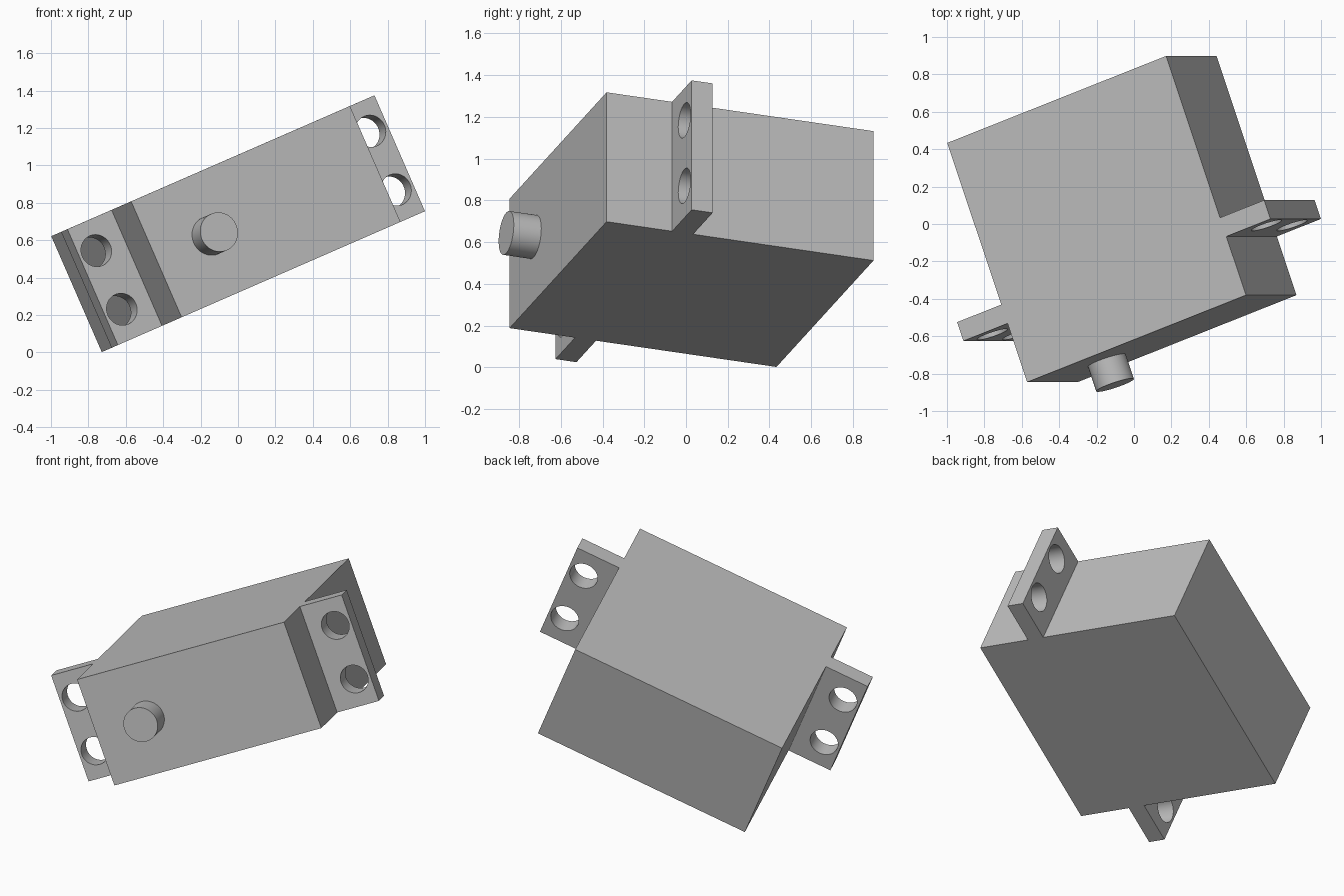
import bpy
import bmesh
from math import radians
from mathutils import Matrix, Vector

cube = bpy.data.objects.get("Cube")
if cube:
    bpy.data.objects.remove(cube, do_unlink=True)

# One plain grey for everything
grey = bpy.data.materials.new("plain grey")
grey.use_nodes = True
colour = (0.5, 0.5, 0.5, 1)
grey.diffuse_color = colour
grey.node_tree.nodes["Principled BSDF"].inputs["Base Color"].default_value = colour

# Tilted frame of the whole motor: length, depth and height axes
length_axis = Vector((1.17, 0.465, 0.51)).normalized()
height_axis = Vector((-0.27, 0, 0.62))
height_axis = (height_axis - length_axis * height_axis.dot(length_axis)).normalized()
depth_axis = height_axis.cross(length_axis)
frame = Matrix((length_axis, depth_axis, height_axis)).transposed().to_4x4()
frame.translation = (-0.065, 0.0265, 0.66)

LENGTH, DEPTH, HEIGHT = 1.358, 1.361, 0.676
TAB_REACH, TAB_THICK, TAB_SETBACK = 0.274, 0.107, 0.334
HOLE_RADIUS, HOLE_SPREAD, HOLE_INSET = 0.086, 0.171, 0.102
SHAFT_RADIUS, SHAFT_LENGTH = 0.106, 0.14


def add_object(name, bm):
    mesh = bpy.data.meshes.new(name)
    bm.to_mesh(mesh)
    bm.free()
    mesh.materials.append(grey)
    obj = bpy.data.objects.new(name, mesh)
    bpy.context.collection.objects.link(obj)
    obj.matrix_world = frame
    return obj


def box(name, centre, size):
    bm = bmesh.new()
    bmesh.ops.create_cube(bm, size=1)
    bmesh.ops.scale(bm, vec=size, verts=bm.verts)
    bmesh.ops.translate(bm, vec=centre, verts=bm.verts)
    return add_object(name, bm)


def rods(name, centres, radius, depth):
    """Cylinders running along the depth axis."""
    bm = bmesh.new()
    for c in centres:
        m = Matrix.Translation(c) @ Matrix.Rotation(radians(90), 4, "X")
        bmesh.ops.create_cone(bm, cap_ends=True, segments=64, radius1=radius,
                              radius2=radius, depth=depth, matrix=m)
    return add_object(name, bm)


def smooth(obj):
    obj.data.shade_smooth()
    obj.data.set_sharp_from_angle(angle=radians(30))


# Main housing
box("motor_body", (0, 0, 0), (LENGTH, DEPTH, HEIGHT))

# Output shaft, one half-height in from the end of the front face
shaft = rods("output_shaft",
             [((HEIGHT - LENGTH) / 2, -(DEPTH + SHAFT_LENGTH) / 2, 0)],
             SHAFT_RADIUS, SHAFT_LENGTH)
smooth(shaft)

# Mounting tabs on both ends, each with two screw holes
tab_y = -DEPTH / 2 + TAB_SETBACK + TAB_THICK / 2
for side, name in ((1, "left_mounting_tab"), (-1, "right_mounting_tab")):
    tab = box(name, (side * (LENGTH + TAB_REACH) / 2, tab_y, 0),
              (TAB_REACH, TAB_THICK, HEIGHT))
    hole_x = side * (LENGTH / 2 + TAB_REACH - HOLE_INSET)
    cutter = rods("hole_cutter",
                  [(hole_x, tab_y, s * HOLE_SPREAD) for s in (-1, 1)],
                  HOLE_RADIUS, TAB_THICK * 3)
    cutter.hide_render = True
    mod = tab.modifiers.new("holes", "BOOLEAN")
    mod.operation = "DIFFERENCE"
    mod.solver = "EXACT"
    mod.object = cutter
    bpy.context.view_layer.update()
    graph = bpy.context.evaluated_depsgraph_get()
    cut_mesh = bpy.data.meshes.new_from_object(tab.evaluated_get(graph))
    tab.modifiers.clear()
    tab.data = cut_mesh
    bpy.data.objects.remove(cutter, do_unlink=True)
    smooth(tab)
